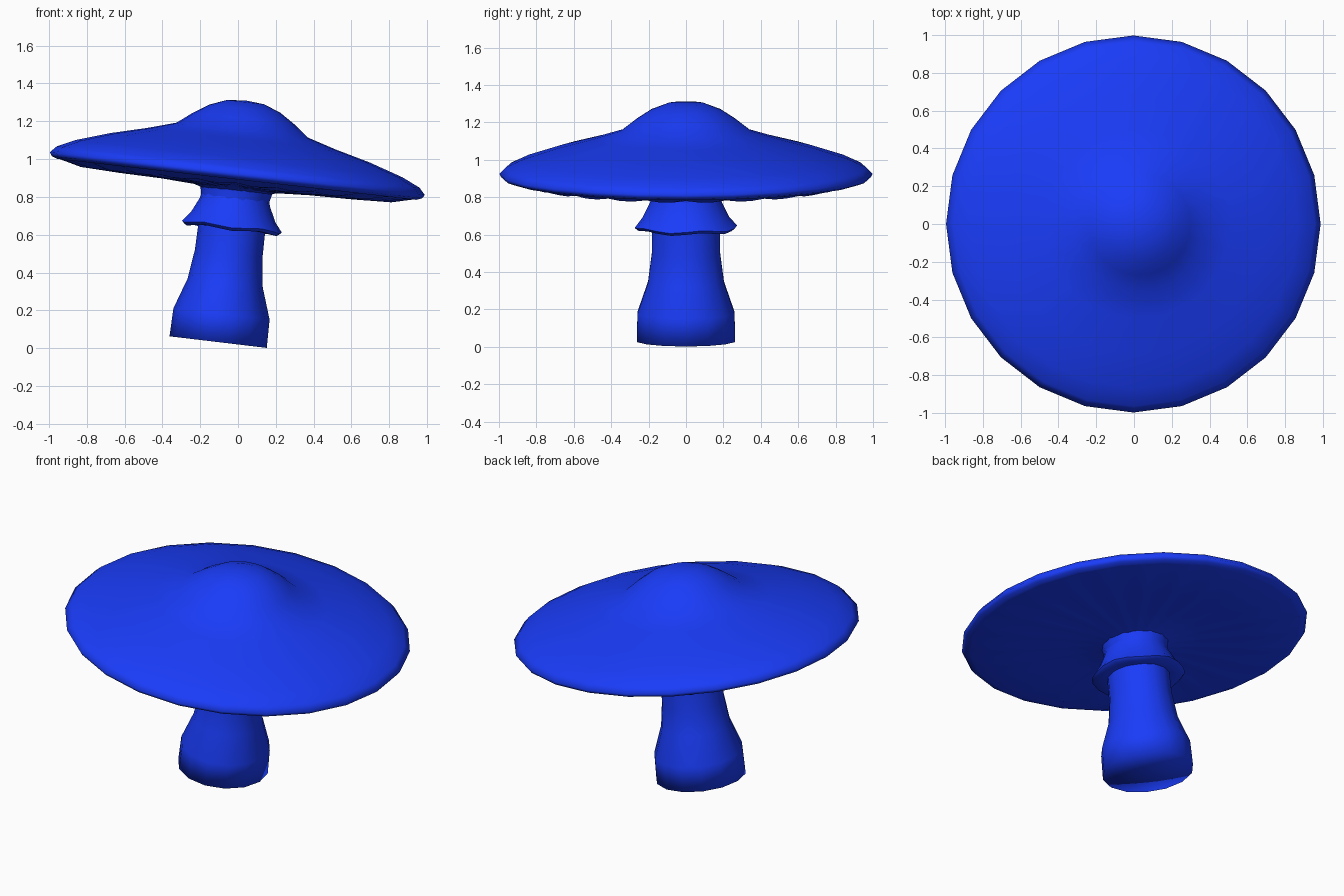
import bpy, bmesh
from math import sin, cos, pi, radians
from mathutils import Matrix

if "Cube" in bpy.data.objects:
    bpy.data.objects.remove(bpy.data.objects["Cube"])

blue = bpy.data.materials.new("blue")
blue.diffuse_color = (0.01, 0.045, 0.95, 1)
blue.use_nodes = True
blue.node_tree.nodes["Principled BSDF"].inputs["Base Color"].default_value = blue.diffuse_color


def lean(degrees):
    """The mushroom leans a little to the right about its foot."""
    return Matrix.Translation((-0.105, 0, 0.032)) @ Matrix.Rotation(radians(degrees), 4, 'Y')


def lathe(name, profile, sides, wave=None, sharp=50, tilt=6.8, widen=1.0):
    """Revolve (radius, height) points; wave(i, angle, k) offsets the height of ring i."""
    bm = bmesh.new()
    rings = []
    for i, (r, h) in enumerate(profile):
        if r == 0:
            rings.append([bm.verts.new((0, 0, h))])
            continue
        ring = []
        for k in range(sides):
            a = 2 * pi * k / sides
            dz = wave(i, a, k) if wave else 0
            ring.append(bm.verts.new((r * cos(a), r * sin(a) * widen, h + dz)))
        rings.append(ring)
    for lo, hi in zip(rings, rings[1:]):
        for k in range(sides):
            n = (k + 1) % sides
            if len(lo) == 1:
                bm.faces.new((lo[0], hi[n], hi[k]))
            elif len(hi) == 1:
                bm.faces.new((lo[k], lo[n], hi[0]))
            else:
                bm.faces.new((lo[k], lo[n], hi[n], hi[k]))
    mesh = bpy.data.meshes.new(name)
    bm.to_mesh(mesh)
    bm.free()
    mesh.materials.append(blue)
    ob = bpy.data.objects.new(name, mesh)
    bpy.context.collection.objects.link(ob)
    ob.matrix_world = lean(tilt)
    bpy.ops.object.select_all(action='DESELECT')
    ob.select_set(True)
    bpy.context.view_layer.objects.active = ob
    bpy.ops.object.shade_smooth_by_angle(angle=radians(sharp))
    return ob


# cap: wide brim with a central bump, rolled rim
lathe("cap", [(0.955, 0.866), (0.985, 0.877), (0.998, 0.897), (0.965, 0.932),
              (0.87, 0.976), (0.69, 1.034), (0.50, 1.083), (0.35, 1.128),
              (0.27, 1.19), (0.19, 1.242), (0.10, 1.277), (0, 1.286)], 24,
      sharp=80, tilt=6.5)

# gills: shallow radial folds under the cap
fold = [0, 0.002, 0.003, 0.006, 0.006, 0]
gills = lathe("gills", [(0.17, 0.80), (0.22, 0.818), (0.40, 0.828), (0.62, 0.833),
                        (0.83, 0.841), (0.96, 0.871)], 72, tilt=6.5,
              wave=lambda i, a, k: fold[i] * (1, -0.5, -0.5)[k % 3])
gills.data.flip_normals()

# stem: bulbous foot, flat base
lathe("stem", [(0, 0), (0.259, 0), (0.256, 0.15), (0.20, 0.315), (0.18, 0.47),
               (0.178, 0.60), (0.176, 0.74), (0.195, 0.83)], 14,
      sharp=100, widen=1.04)

# ring: flared skirt with a wavy hem
lathe("ring", [(0.165, 0.606), (0.25, 0.60), (0.266, 0.615), (0.225, 0.665),
               (0.187, 0.745), (0.172, 0.80)], 20, sharp=80, widen=1.03,
      wave=lambda i, a, k: 0.007 * sin(5 * a) if i in (1, 2) else 0)
